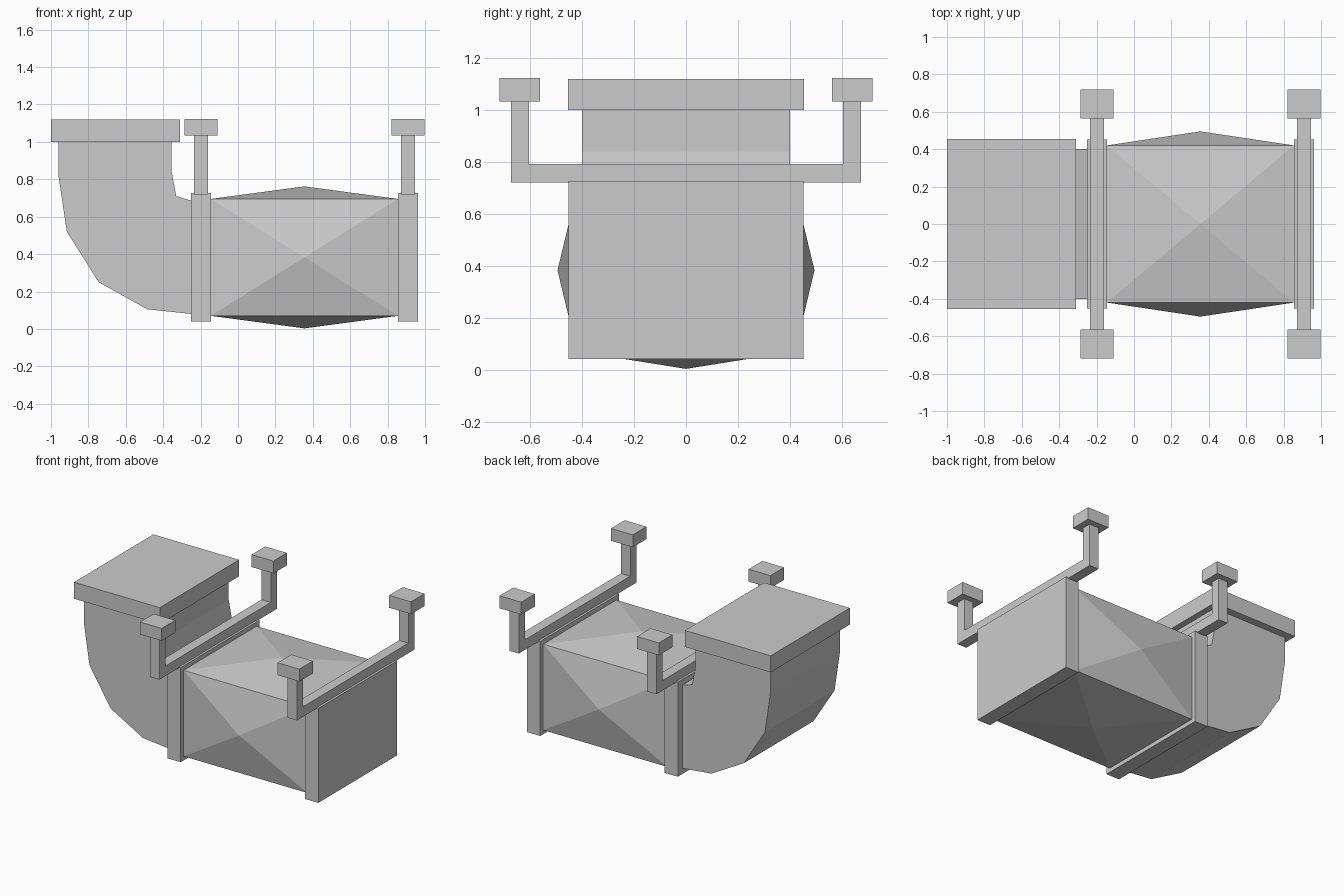
import bpy, bmesh

if "Cube" in bpy.data.objects:
    bpy.data.objects.remove(bpy.data.objects["Cube"])


def finish(name, bm):
    bmesh.ops.recalc_face_normals(bm, faces=bm.faces)
    me = bpy.data.meshes.new(name)
    bm.to_mesh(me)
    bm.free()
    ob = bpy.data.objects.new(name, me)
    bpy.context.collection.objects.link(ob)
    return ob


def box_bm(lo, hi):
    bm = bmesh.new()
    bmesh.ops.create_cube(bm, size=1)
    for v in bm.verts:
        v.co = [(a + b) / 2 + c * (b - a) for a, b, c in zip(lo, hi, v.co)]
    return bm


def box(name, lo, hi):
    return finish(name, box_bm(lo, hi))


def extrude(name, pts, offset):
    """Extrude a closed outline of 3D points along offset."""
    bm = bmesh.new()
    f = bm.faces.new([bm.verts.new(p) for p in pts])
    r = bmesh.ops.extrude_face_region(bm, geom=[f], use_keep_orig=True)
    verts = [g for g in r["geom"] if isinstance(g, bmesh.types.BMVert)]
    bmesh.ops.translate(bm, verts=verts, vec=offset)
    return finish(name, bm)


# Curved elbow and its top cap
elbow = [(-0.96, 1.01), (-0.96, 0.82), (-0.915, 0.52), (-0.745, 0.25),
         (-0.485, 0.105), (-0.20, 0.075), (-0.20, 0.67), (-0.25, 0.685),
         (-0.33, 0.71), (-0.355, 0.84), (-0.355, 1.01)]
extrude("elbow", [(x, -0.4, z) for x, z in elbow], (0, 0.8, 0))
box("elbow_cap", (-1, -0.455, 1.0), (-0.31, 0.455, 1.12))

# Duct body: box whose four long sides bulge into shallow pyramids
bm = box_bm((-0.145, -0.42, 0.07), (0.855, 0.42, 0.695))
bm.normal_update()
for f in [f for f in bm.faces if abs(f.normal.x) < 0.5]:
    n = f.normal.copy()
    v = bmesh.ops.poke(bm, faces=[f])["verts"][0]
    v.co += n * (0.075 if abs(n.y) > 0.5 else 0.067)
finish("duct_body", bm)

# Flanges with a U-shaped hanger and ceiling pads on each
u_shape = [(-0.675, 0.72), (0.675, 0.72), (0.675, 1.035), (0.605, 1.035),
           (0.605, 0.793), (-0.605, 0.793), (-0.605, 1.035), (-0.675, 1.035)]
for tag, x in (("left", -0.198), ("right", 0.909)):
    box(f"flange_{tag}", (x - 0.053, -0.453, 0.04), (x + 0.054, 0.453, 0.727))
    extrude(f"hanger_{tag}", [(x - 0.037, y, z) for y, z in u_shape], (0.075, 0, 0))
    for side, y in (("front", -0.641), ("back", 0.641)):
        box(f"pad_{tag}_{side}", (x - 0.087, y - 0.078, 1.033), (x + 0.088, y + 0.078, 1.123))
